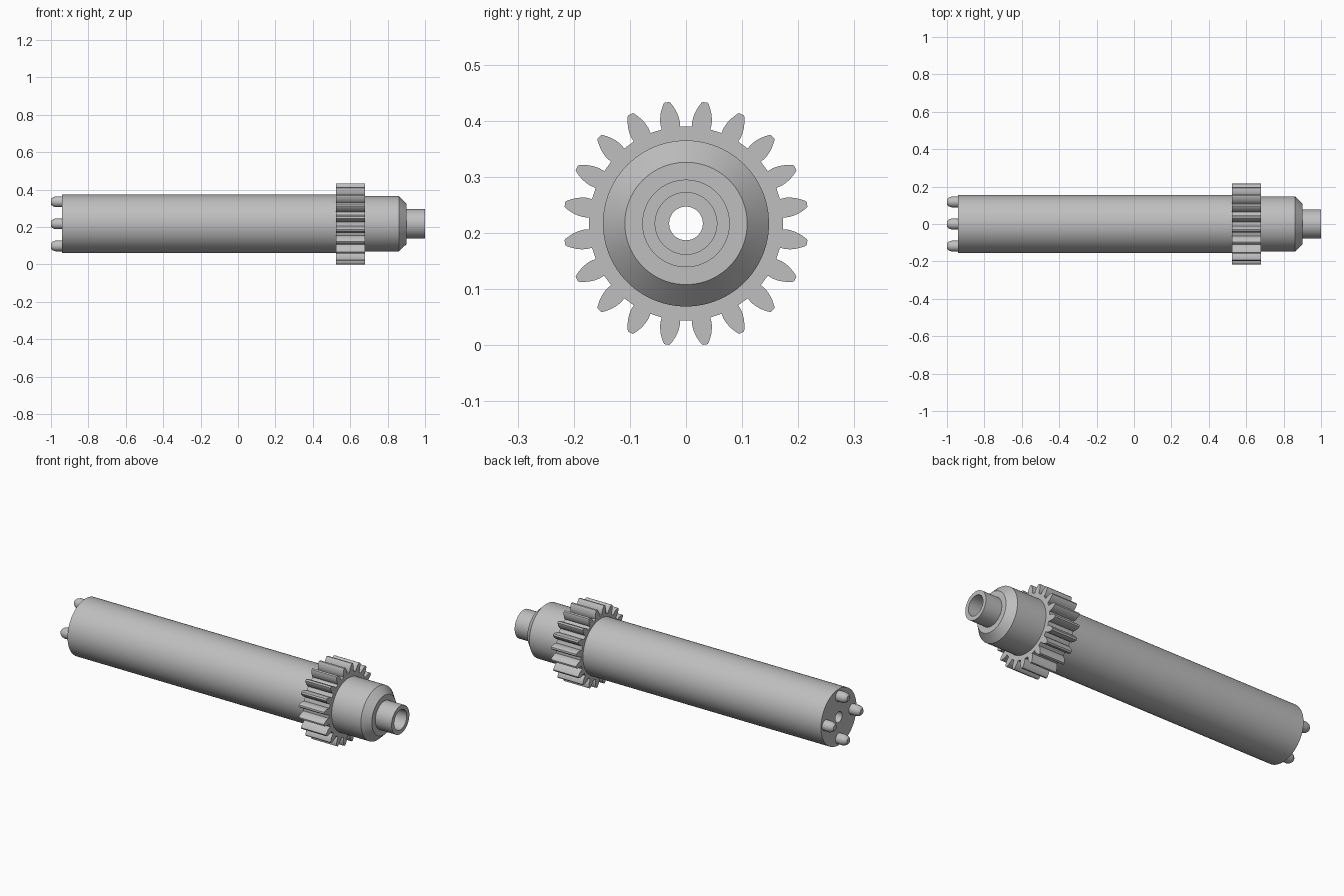
import bpy, bmesh, math
from math import sin, cos, radians, tau

cube = bpy.data.objects.get("Cube")
if cube:
    bpy.data.objects.remove(cube, do_unlink=True)

AXIS_Z = 0.217
STEPS = 96

steel = bpy.data.materials.new("grey_steel")
steel.use_nodes = True
steel.diffuse_color = (0.52, 0.52, 0.52, 1)
steel.node_tree.nodes["Principled BSDF"].inputs["Base Color"].default_value = (0.52, 0.52, 0.52, 1)


def finish(name, bm, location, angle=30):
    """Turn a bmesh into a shaded object."""
    bmesh.ops.recalc_face_normals(bm, faces=bm.faces)
    mesh = bpy.data.meshes.new(name)
    bm.to_mesh(mesh)
    bm.free()
    mesh.materials.append(steel)
    obj = bpy.data.objects.new(name, mesh)
    bpy.context.collection.objects.link(obj)
    obj.location = location
    bpy.ops.object.select_all(action="DESELECT")
    obj.select_set(True)
    bpy.context.view_layer.objects.active = obj
    bpy.ops.object.shade_smooth_by_angle(angle=radians(angle))
    return obj


def skin(bm, rings, closed):
    """Join rings of vertices with quads."""
    pairs = list(zip(rings, rings[1:]))
    if closed:
        pairs.append((rings[-1], rings[0]))
    for a, b in pairs:
        n = len(a)
        for i in range(n):
            j = (i + 1) % n
            bm.faces.new((a[i], a[j], b[j], b[i]))


def turned(name, profile, location, steps, closed):
    """Revolve (x, radius) points around the x axis."""
    bm = bmesh.new()
    rings = [[bm.verts.new((x, r * sin(tau * i / steps), r * cos(tau * i / steps)))
              for i in range(steps)] for x, r in profile]
    skin(bm, rings, closed)
    if not closed:
        bm.faces.new(rings[0])
        bm.faces.new(rings[-1])
    return finish(name, bm, location)


# Hollow shaft: body, hub with chamfer, nose tube, stepped bore
turned("shaft", [(-0.94, 0.03), (-0.94, 0.156), (0.6, 0.156), (0.6, 0.148),
                 (0.86, 0.148), (0.90, 0.109), (0.90, 0.078), (1.0, 0.078),
                 (1.0, 0.055), (0.85, 0.055), (0.85, 0.03)],
      (0, 0, AXIS_Z), STEPS, True)

# Gear: half a tooth as (radius, half angle), mirrored and repeated
TEETH = 20
flank = [(0.173, 5.4), (0.183, 5.5), (0.192, 4.9), (0.201, 4.0),
         (0.209, 2.9), (0.216, 1.8), (0.2185, 1.2)]
tooth = [(r, -a) for r, a in flank] + [(r, a) for r, a in reversed(flank)]
outline = [(r, radians((k + 0.5) * 360 / TEETH + a))
           for k in range(TEETH) for r, a in tooth]
bm = bmesh.new()


def gear_ring(x, inner):
    return [bm.verts.new((x, (0.14 if inner else r) * sin(t), (0.14 if inner else r) * cos(t)))
            for r, t in outline]


skin(bm, [gear_ring(0.525, True), gear_ring(0.525, False),
          gear_ring(0.68, False), gear_ring(0.68, True)], True)
finish("gear", bm, (0, 0, AXIS_Z))

# Four drive pins with tapered tips on the far end
for k, label in enumerate(("top", "left", "bottom", "right")):
    t = tau * k / 4
    turned("drive_pin_" + label,
           [(-0.93, 0.029), (-0.975, 0.029), (-0.99, 0.024), (-1.0, 0.015)],
           (0, -0.118 * sin(t), AXIS_Z + 0.118 * cos(t)), 32, False)
